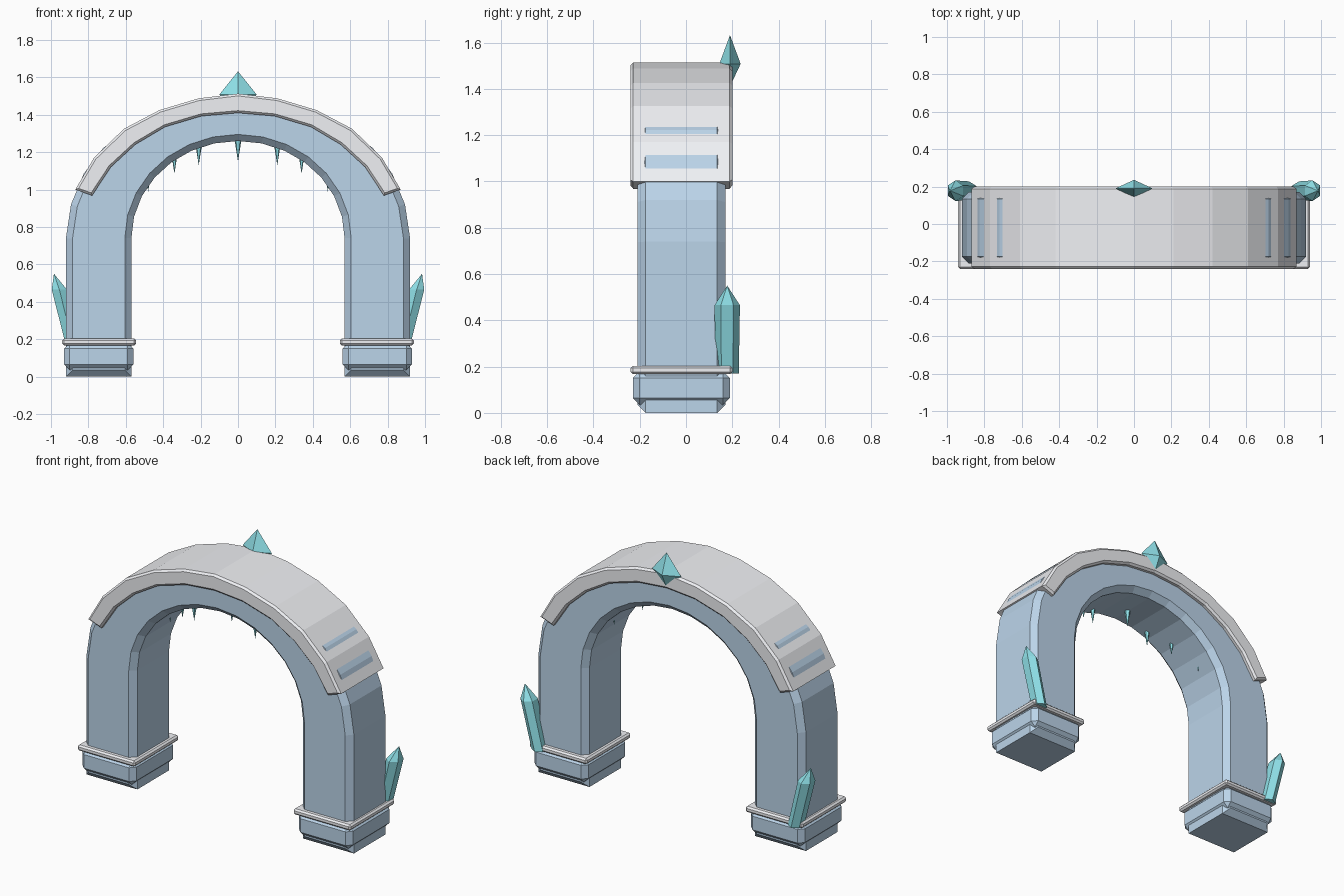
import bpy, bmesh, math
from mathutils import Vector

if "Cube" in bpy.data.objects:
    bpy.data.objects.remove(bpy.data.objects["Cube"])


def material(name, rgb):
    m = bpy.data.materials.new(name)
    m.diffuse_color = (*rgb, 1)
    m.use_nodes = True
    m.node_tree.nodes["Principled BSDF"].inputs["Base Color"].default_value = m.diffuse_color
    return m


STONE = material("ice_stone", (0.50, 0.66, 0.82))
SNOW = material("snow", (0.87, 0.88, 0.91))
CRYSTAL = material("crystal", (0.28, 0.76, 0.82))


def finish(bm, name, mat):
    bmesh.ops.recalc_face_normals(bm, faces=bm.faces)
    me = bpy.data.meshes.new(name)
    bm.to_mesh(me)
    bm.free()
    me.materials.append(mat)
    ob = bpy.data.objects.new(name, me)
    bpy.context.collection.objects.link(ob)
    return ob


def slab(name, outline, y0, y1, bevel, mat):
    """Extrude an x-z outline along y and chamfer the front and back rims."""
    bm = bmesh.new()
    front = bm.faces.new([bm.verts.new((x, y0, z)) for x, z in outline])
    ext = bmesh.ops.extrude_face_region(bm, geom=[front], use_keep_orig=True)
    bmesh.ops.translate(bm, vec=(0, y1 - y0, 0),
                        verts=[g for g in ext["geom"] if isinstance(g, bmesh.types.BMVert)])
    bmesh.ops.recalc_face_normals(bm, faces=bm.faces)
    rim = [e for e in bm.edges if abs(e.verts[0].co.y - e.verts[1].co.y) < 1e-5]
    bmesh.ops.bevel(bm, geom=rim, offset=bevel, segments=1, affect='EDGES')
    return finish(bm, name, mat)


def block(name, lo, hi, bevel, mat):
    lo, hi = Vector(lo), Vector(hi)
    bm = bmesh.new()
    bmesh.ops.create_cube(bm, size=1)
    for v in bm.verts:
        v.co = (lo + hi) / 2 + v.co * (hi - lo)
    bmesh.ops.bevel(bm, geom=bm.edges[:], offset=bevel, segments=1, affect='EDGES')
    return finish(bm, name, mat)


def spindle(name, base, rings, tip, sides, mat, start=None):
    """Loft (centre, rx, ry) rings, closed by points or a flat base."""
    bm = bmesh.new()
    loops = []
    for c, rx, ry in rings:
        loops.append([bm.verts.new((c[0] + rx * math.sin(2 * math.pi * k / sides),
                                    c[1] + ry * math.cos(2 * math.pi * k / sides), c[2]))
                      for k in range(sides)])
    top = bm.verts.new(tip)
    bottom = bm.verts.new(base) if base else None
    for k in range(sides):
        j = (k + 1) % sides
        for a, b in zip(loops, loops[1:]):
            bm.faces.new((a[k], a[j], b[j], b[k]))
        bm.faces.new((loops[-1][k], loops[-1][j], top))
        if bottom:
            bm.faces.new((loops[0][j], loops[0][k], bottom))
    if not bottom:
        bm.faces.new(loops[0])
    return finish(bm, name, mat)


def mirrored(right):
    """Right half from the foot to the crown, followed by its mirror image."""
    return right + [(-x, z) for x, z in reversed(right) if x > 1e-6]


# Arch body: straight legs joined by a flattened, tapering arc
outer = [(.92, 0), (.92, .74), (.893, .92), (.825, 1.085), (.72, 1.223),
         (.56, 1.335), (.39, 1.42), (.20, 1.468), (0, 1.485)]
inner = [(.57, 0)]
for i in range(8):
    t = math.pi / 2 * i / 7
    inner.append((.57 * math.cos(t) if i < 7 else 0, .74 + .52 * math.sin(t)))
slab("arch_body", mirrored(outer) + mirrored(inner)[::-1], -.21, .17, .035, STONE)

# Snow cap over the crown
cap_out = [(.87, 1.0), (.77, 1.17), (.61, 1.325), (.42, 1.425), (.21, 1.488), (0, 1.513)]
cap_in = [(.78, .968), (.68, 1.12), (.55, 1.24), (.39, 1.335), (.195, 1.393), (0, 1.41)]
slab("snow_cap", mirrored(cap_out) + mirrored(cap_in)[::-1], -.24, .2, .012, SNOW)

for side, s in (("right", 1), ("left", -1)):
    # Foot block and its snow rim
    xs = sorted((s * .56, s * .93))
    block(side + "_foot", (xs[0], -.23, .035), (xs[1], .19, .18), .03, STONE)
    xs = sorted((s * .545, s * .94))
    block(side + "_foot_rim", (xs[0], -.24, .167), (xs[1], .2, .203), .01, SNOW)
    # Leaning six-sided crystal beside the leg
    spindle(side + "_crystal", None,
            [((s * .882, .178, .17), .045, .05), ((s * .955, .178, .465), .047, .055)],
            (s * .984, .178, .55), 6, CRYSTAL)

# Crown crystal: four-sided double pyramid
spindle("crown_crystal", (0, .19, 1.41), [((0, .19, 1.508), .1, .046)],
        (0, .19, 1.632), 4, CRYSTAL)

# Icicles hanging under the arch
for n, (x, y, tip) in enumerate([(0, -.06, 1.15), (.21, -.13, 1.13),
                                 (.34, -.06, 1.085), (.48, .02, .99)]):
    for s in ((1, -1) if x else (1,)):
        spindle(f"icicle_{n}", None, [((s * x, y, tip + .12), .02, .02)],
                (s * x, y, tip), 5, CRYSTAL)
